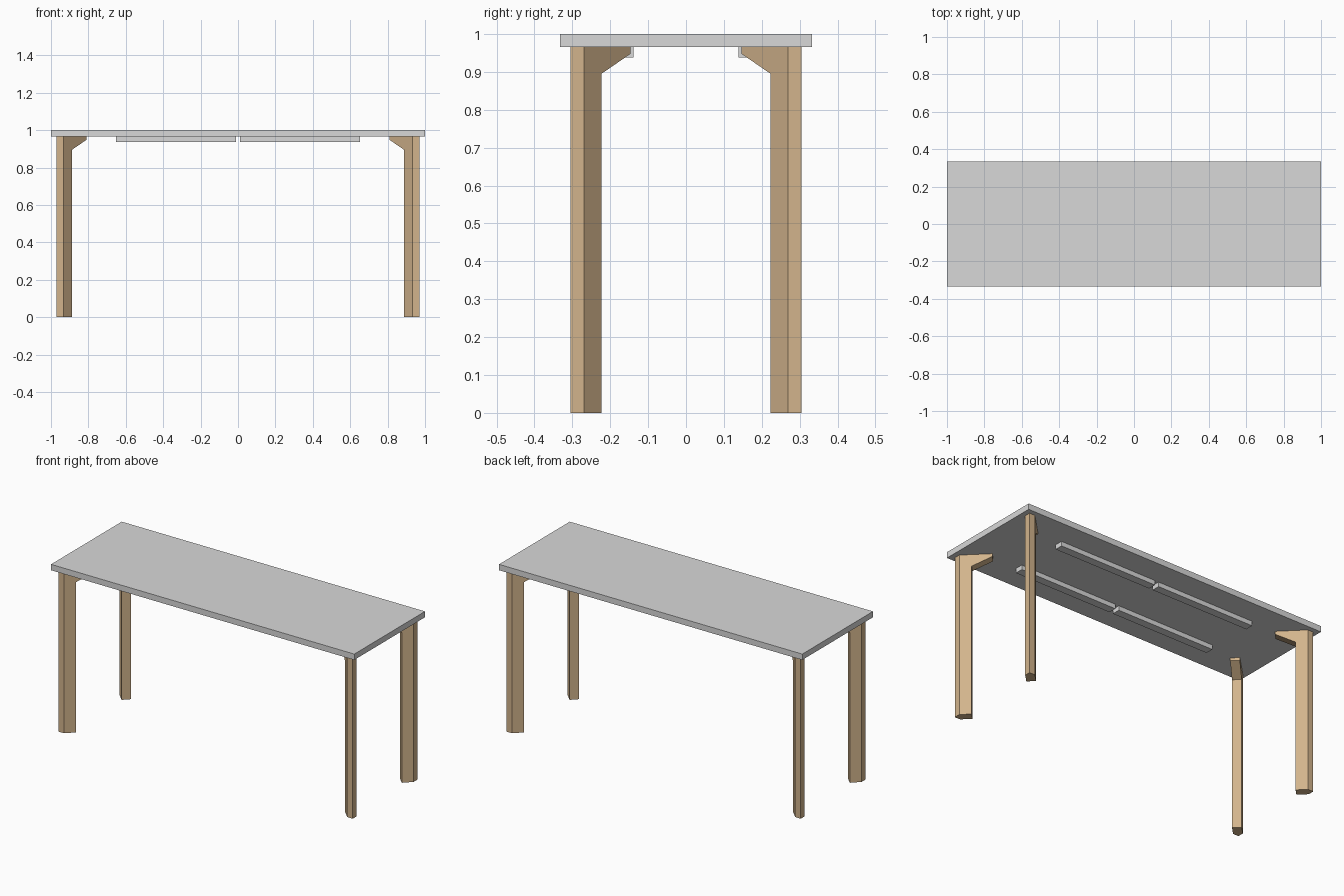
import bpy
import bmesh
from mathutils import Vector

cube = bpy.data.objects.get("Cube")
if cube:
    bpy.data.objects.remove(cube, do_unlink=True)


def make_material(name, rgb):
    mat = bpy.data.materials.new(name)
    mat.use_nodes = True
    colour = (*rgb, 1)
    mat.diffuse_color = colour
    mat.node_tree.nodes["Principled BSDF"].inputs["Base Color"].default_value = colour
    return mat


GREY = make_material("light grey", (0.69, 0.69, 0.69))
WOOD = make_material("tan wood", (0.645, 0.456, 0.262))


def add_object(name, bm, mat):
    bmesh.ops.recalc_face_normals(bm, faces=bm.faces)
    mesh = bpy.data.meshes.new(name)
    bm.to_mesh(mesh)
    bm.free()
    mesh.materials.append(mat)
    obj = bpy.data.objects.new(name, mesh)
    bpy.context.collection.objects.link(obj)
    return obj


def add_box(name, low, high, mat):
    low, high = Vector(low), Vector(high)
    bm = bmesh.new()
    bmesh.ops.create_cube(bm, size=1)
    bmesh.ops.scale(bm, vec=high - low, verts=bm.verts)
    bmesh.ops.translate(bm, vec=(low + high) / 2, verts=bm.verts)
    return add_object(name, bm, mat)


def extrude_profile(bm, points, offset):
    face = bm.faces.new([bm.verts.new(p) for p in points])
    result = bmesh.ops.extrude_face_region(bm, geom=[face], use_keep_orig=True)
    moved = [v for v in result["geom"] if isinstance(v, bmesh.types.BMVert)]
    bmesh.ops.translate(bm, vec=offset, verts=moved)


TOP_UNDER = 0.965
CORNER_X, CORNER_Y = 0.97, 0.305
CHAMFER = 0.036      # distance from the leg's outer corner to each flank
DEPTH = 0.046        # flank length along each axis
REACH = 0.077        # how far the bracket extends beyond the leg

# Table top
add_box("table_top", (-1, -0.333, TOP_UNDER), (1, 0.333, 1), GREY)

# Diagonal legs with a square outer corner and an inward bracket
for end, sx in (("left", 1), ("right", -1)):
    for side, sy in (("front", -1), ("back", 1)):
        def place(dx, dy, z):
            return Vector((sx * (CORNER_X - dx), sy * (CORNER_Y - dy), z))

        bm = bmesh.new()
        section = [(0, 0), (CHAMFER, 0), (CHAMFER + DEPTH, DEPTH),
                   (DEPTH, CHAMFER + DEPTH), (0, CHAMFER)]
        extrude_profile(bm, [place(dx, dy, 0) for dx, dy in section],
                        (0, 0, TOP_UNDER))
        # Bracket outline runs along the diagonal, then spans the leg's thickness
        tip = DEPTH + REACH
        outline = [(DEPTH, 0.895), (tip, 0.948), (tip, TOP_UNDER), (DEPTH, TOP_UNDER)]
        extrude_profile(bm, [place(d + CHAMFER, d, z) for d, z in outline],
                        (sx * CHAMFER, -sy * CHAMFER, 0))
        # Join the leg and bracket where they share the inner face
        bmesh.ops.remove_doubles(bm, verts=bm.verts, dist=0.0001)
        add_object(f"{side}_{end}_leg", bm, WOOD)

# Four stiffening rails beneath the top
for end, sx in (("left", 1), ("right", -1)):
    for side, sy in (("front", -1), ("back", 1)):
        xs = sorted((sx * 0.012, sx * 0.652))
        ys = sorted((sy * 0.138, sy * 0.186))
        add_box(f"{side}_{end}_rail", (xs[0], ys[0], 0.938),
                (xs[1], ys[1], TOP_UNDER), GREY)
